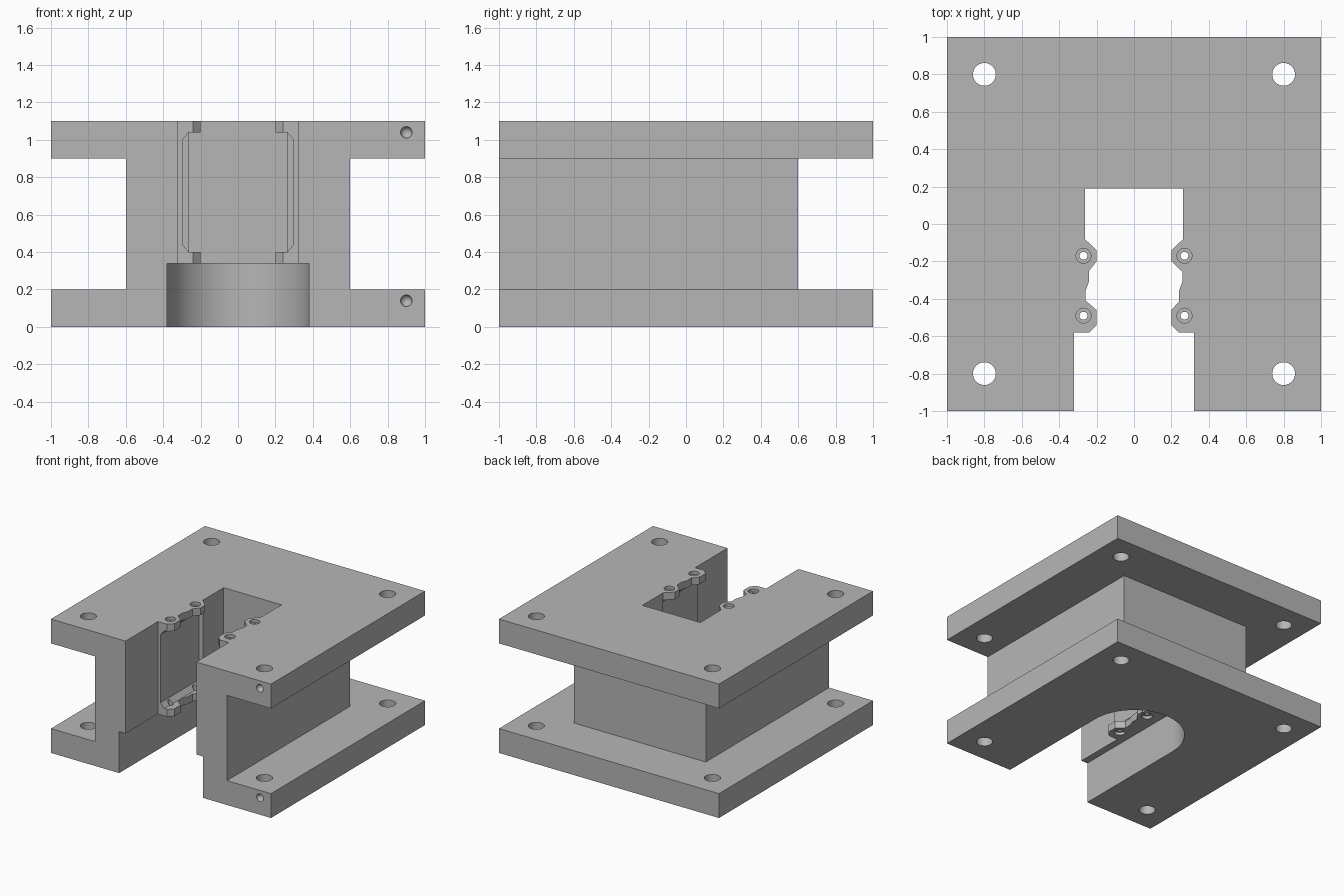
import bpy, bmesh, math
from mathutils import Vector

if "Cube" in bpy.data.objects:
    bpy.data.objects.remove(bpy.data.objects["Cube"], do_unlink=True)

grey = bpy.data.materials.new("plain_grey")
grey.use_nodes = True
tone = (0.47, 0.47, 0.47, 1)
grey.diffuse_color = tone
grey.node_tree.nodes["Principled BSDF"].inputs["Base Color"].default_value = tone


def solid(name, outline, axis, low, high):
    """Extrude a closed 2D outline along y or z."""
    bm = bmesh.new()
    place = (lambda a, b: (a, b, low)) if axis == "z" else (lambda a, b: (a, low, b))
    face = bm.faces.new([bm.verts.new(place(a, b)) for a, b in outline])
    grown = bmesh.ops.extrude_face_region(bm, geom=[face])["geom"]
    step = Vector((0, 0, high - low) if axis == "z" else (0, high - low, 0))
    bmesh.ops.translate(bm, vec=step, verts=[v for v in grown if isinstance(v, bmesh.types.BMVert)])
    bmesh.ops.recalc_face_normals(bm, faces=bm.faces)
    mesh = bpy.data.meshes.new(name)
    bm.to_mesh(mesh)
    bm.free()
    mesh.materials.append(grey)
    obj = bpy.data.objects.new(name, mesh)
    bpy.context.collection.objects.link(obj)
    return obj


def rect(x, y0, y1):
    return [(-x, y0), (x, y0), (x, y1), (-x, y1)]


def circle(x, y, r, n=32):
    return [(x + r * math.cos(math.tau * i / n), y + r * math.sin(math.tau * i / n)) for i in range(n)]


def cut(cutter):
    """Subtract the cutter from the body, then discard it."""
    mod = body.modifiers.new("cut", "BOOLEAN")
    mod.operation = "DIFFERENCE"
    mod.solver = "EXACT"
    mod.object = cutter
    bpy.ops.object.modifier_apply(modifier=mod.name)
    bpy.data.objects.remove(cutter, do_unlink=True)


# Block that becomes two plates joined by a core
body = solid("mounting_body", rect(1, -1, 1), "z", 0, 1.1)
bpy.context.view_layer.objects.active = body
body.select_set(True)

# Recess between the plates on the two sides and the back
recess = [(0.6, -1.1), (1.1, -1.1), (1.1, 1.1), (-1.1, 1.1),
          (-1.1, -1.1), (-0.6, -1.1), (-0.6, 0.6), (0.6, 0.6)]
cut(solid("recess_cutter", recess, "z", 0.2, 0.9))

# Round-ended channel in the underside
arc = [(0.38 * math.cos(math.pi * i / 32), 0.38 * math.sin(math.pi * i / 32)) for i in range(33)]
cut(solid("channel_cutter", [(0.38, -1.1)] + arc + [(-0.38, -1.1)], "z", -0.1, 0.34))

# Upper slot with screw tabs; the tab waist is turned half round on the other side
front = [(0.322, -1.1), (0.322, -0.58), (0.24, -0.58), (0.2, -0.54), (0.2, -0.46)]
rear = [(0.2, -0.2), (0.2, -0.14), (0.263, -0.08), (0.263, 0.19)]
waist = [(0.24, -0.415), (0.24, -0.36), (0.258, -0.31), (0.258, -0.255)]
turned = [(x, -0.665 - y) for x, y in reversed(waist)]
right = front + waist + rear
left = [(-x, y) for x, y in reversed(front + turned + rear)]
cut(solid("slot_cutter", right + left, "z", 0.3, 1.2))

# Bevelled pocket in the walls between the upper and lower tabs
pocket = [(0.263, 0.4), (0.297, 0.44), (0.297, 1.0), (0.263, 1.04)]
pocket += [(-x, z) for x, z in reversed(pocket)]
cut(solid("pocket_cutter", pocket, "y", -0.7, -0.08))

# Screw holes in the tabs, counterbored on the outer faces
for side in (-1, 1):
    for y in (-0.49, -0.17):
        x = side * 0.27
        cut(solid("screw_cutter", circle(x, y, 0.021, 20), "z", 0.3, 1.2))
        for low, high in ((1.075, 1.2), (0.25, 0.365)):
            cut(solid("counterbore_cutter", circle(x, y, 0.04, 24), "z", low, high))

# Bolt holes through the plate corners
for x in (-0.8, 0.8):
    for y in (-0.8, 0.8):
        cut(solid("bolt_cutter", circle(x, y, 0.061), "z", -0.1, 1.2))

# Round dimples on the front edge of each plate
for z in (0.14, 1.04):
    bpy.ops.mesh.primitive_uv_sphere_add(segments=24, ring_count=12, radius=0.031, location=(0.9, -1, z))
    dimple = bpy.context.object
    dimple.data.materials.append(grey)
    bpy.context.view_layer.objects.active = body
    cut(dimple)

bpy.ops.object.select_all(action="DESELECT")
body.select_set(True)
bpy.context.view_layer.objects.active = body
bpy.ops.object.shade_smooth_by_angle(angle=math.radians(25))
